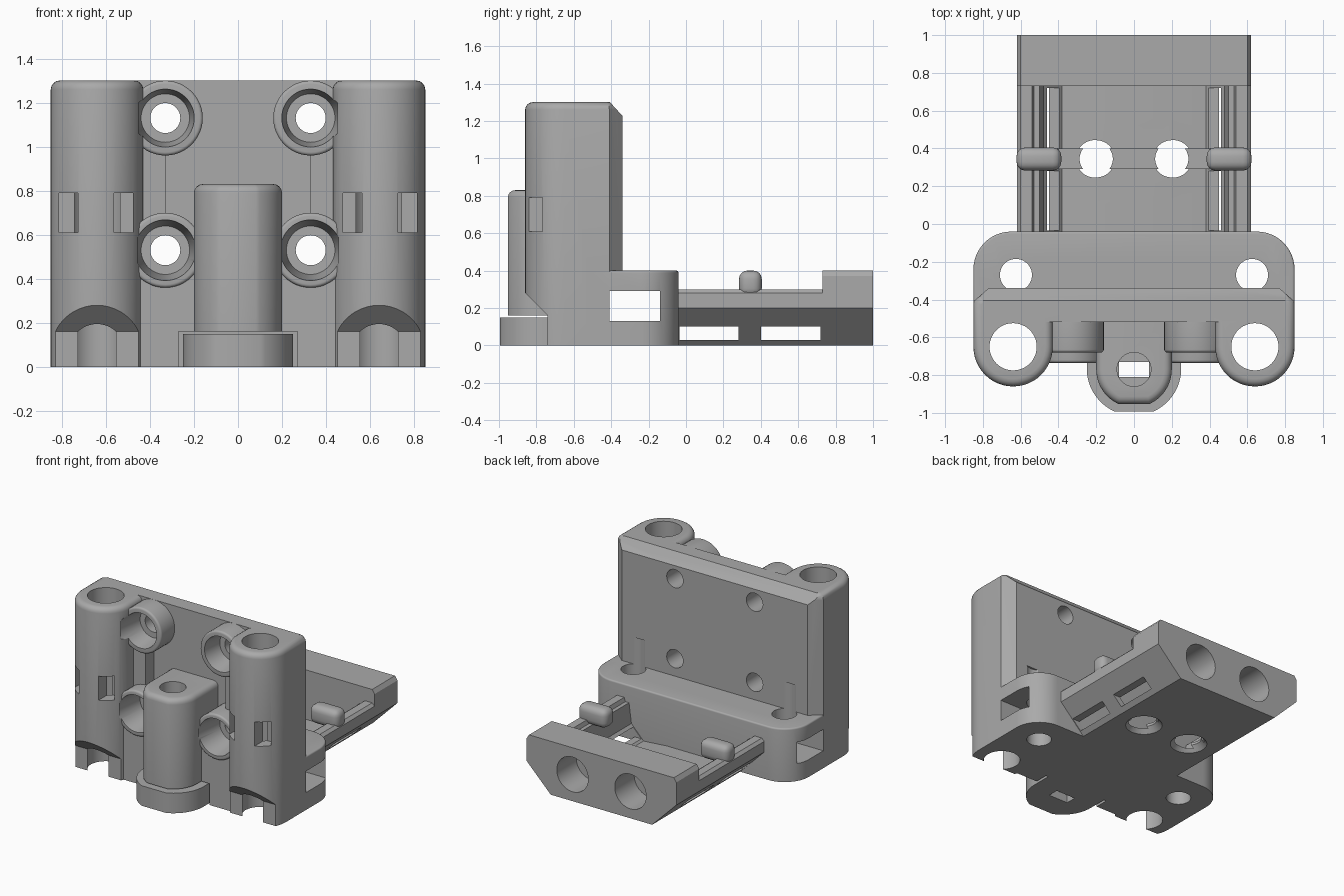
import bpy, bmesh, math
from mathutils import Vector

old = bpy.data.objects.get("Cube")
if old:
    bpy.data.objects.remove(old)

grey = bpy.data.materials.new("plain grey")
grey.use_nodes = True
grey.diffuse_color = (0.4, 0.4, 0.4, 1)
grey.node_tree.nodes["Principled BSDF"].inputs["Base Color"].default_value = (0.4, 0.4, 0.4, 1)

PLACE = {"x": lambda p, q, t: (t, p, q),
         "y": lambda p, q, t: (p, t, q),
         "z": lambda p, q, t: (p, q, t)}


def finish(name, bm):
    bmesh.ops.recalc_face_normals(bm, faces=bm.faces)
    mesh = bpy.data.meshes.new(name)
    bm.to_mesh(mesh)
    bm.free()
    mesh.materials.append(grey)
    obj = bpy.data.objects.new(name, mesh)
    bpy.context.collection.objects.link(obj)
    return obj


def prism(name, pts, axis, a, b, round_top=0, scale_end=None):
    """Extrude a 2D outline along an axis; optionally round the far rim."""
    bm = bmesh.new()
    low = [bm.verts.new(PLACE[axis](p, q, a)) for p, q in pts]
    high = [bm.verts.new(PLACE[axis](p, q, b)) for p, q in (scale_end or pts)]
    bm.faces.new(low)
    top = bm.faces.new(high)
    for i in range(len(pts)):
        j = (i + 1) % len(pts)
        bm.faces.new((low[i], low[j], high[j], high[i]))
    bmesh.ops.recalc_face_normals(bm, faces=bm.faces)
    if round_top:
        bmesh.ops.bevel(bm, geom=list(top.edges), offset=round_top, segments=4,
                        profile=0.5, affect="EDGES")
    return finish(name, bm)


def box(name, x, y, z, soft=0):
    obj = prism(name, [(x[0], y[0]), (x[1], y[0]), (x[1], y[1]), (x[0], y[1])], "z", *z)
    if soft:
        bm = bmesh.new()
        bm.from_mesh(obj.data)
        bmesh.ops.bevel(bm, geom=list(bm.edges), offset=soft, segments=4,
                        profile=0.5, affect="EDGES")
        bm.to_mesh(obj.data)
        bm.free()
    return obj


def arc(cx, cy, r, start, end, n=24):
    steps = [math.radians(start + (end - start) * i / n) for i in range(n + 1)]
    return [(cx + r * math.cos(t), cy + r * math.sin(t)) for t in steps]


def rod(name, cx, cy, r, axis, a, b, r2=None):
    ring = arc(cx, cy, r, 0, 360, 48)[:-1]
    end = arc(cx, cy, r2, 0, 360, 48)[:-1] if r2 else None
    return prism(name, ring, axis, a, b, scale_end=end)


def combine(target, tools, operation):
    for tool in tools:
        mod = target.modifiers.new("join", "BOOLEAN")
        mod.operation = operation
        mod.solver = "EXACT"
        mod.object = tool
        bpy.context.view_layer.objects.active = target
        bpy.ops.object.modifier_apply(modifier=mod.name)
        bpy.data.objects.remove(tool)


def mirrored(pts):
    return pts + [(-x, y) for x, y in reversed(pts)]


SIDES = (-1, 1)

# Upright plate, foot block and front apron
carriage = box("carriage_body", (-0.8, 0.8), (-0.52, -0.34), (0, 1.3))
foot = prism("foot", mirrored([(0.85, -0.52)] + arc(0.65, -0.24, 0.2, 0, 90, 12)),
             "z", 0, 0.4, round_top=0.012)
apron = box("apron", (-0.46, 0.46), (-0.72, -0.5), (0, 0.53))
adds = [foot, apron]

# Rod towers with bevelled rear corners, ribs and screw bosses
for s in SIDES:
    plan = [(0.77, -0.34), (0.85, -0.41)] + arc(0.64, -0.65, 0.21, 0, -180) + [(0.43, -0.34)]
    adds.append(prism("tower", [(s * x, y) for x, y in plan], "z", 0, 1.3, round_top=0.04))
    adds.append(box("rib", sorted((s * 0.33, s * 0.46)), (-0.62, -0.5), (0.4, 1.13)))
    for z, front in ((1.13, -0.68), (0.53, -0.735)):
        adds.append(prism("boss", arc(s * 0.33, z, 0.17, 0, 360, 48)[:-1], "y",
                          -0.45, front, round_top=0.015))

# Centre post
post_plan = mirrored([(0.2, -0.45)] + arc(0, -0.77, 0.2, 0, -66, 12))
adds.append(prism("post", post_plan, "z", 0.16, 0.83, round_top=0.04))
combine(carriage, adds, "UNION")

# Rear corners of the plate and its top edge
cuts = [prism("top_chamfer", [(-0.415, 1.31), (-0.32, 1.31), (-0.32, 1.205)], "x", -1, 1)]
for s in SIDES:
    cuts.append(prism("corner_cut", [(s * 0.77, -0.34), (s * 0.9, -0.454), (s * 0.9, -0.3),
                                     (s * 0.77, -0.3)], "z", 0.4, 1.4))
# Notches below the towers
for s in SIDES:
    cuts.append(prism("tower_notch", [(-0.74, -0.1), (-0.74, 0.16), (-0.9, 0.32), (-0.9, -0.1)],
                      "x", *sorted((s * 0.4, s * 0.9))))
    # Rod bore and foot hole
    cuts.append(rod("rod_bore", s * 0.64, -0.65, 0.125, "z", -0.1, 1.4))
    cuts.append(rod("foot_hole", s * 0.625, -0.27, 0.085, "z", -0.1, 0.6))
    # Tie slots in the tower fronts
    for d in (-1, 1):
        c = 0.645 + d * 0.125
        cuts.append(box("tie_slot", sorted((s * (c - 0.043), s * (c + 0.043))),
                        (-0.9, -0.72), (0.61, 0.79)))
    # Screw holes with wide seats
    for z, front in ((1.13, -0.74), (0.53, -0.75)):
        cuts.append(rod("screw_seat", s * 0.33, z, 0.14, "y", front, -0.53, 0.11))
        cuts.append(rod("screw_hole", s * 0.33, z, 0.068, "y", -0.8, -0.2))
# Side pocket through the foot and post bore
cuts.append(box("side_pocket", (-1, 1), (-0.41, -0.14), (0.13, 0.29)))
cuts.append(box("clip_recess", (-0.27, 0.27), (-0.8, -0.62), (-0.1, 0.16)))
cuts.append(rod("post_bore", 0, -0.77, 0.09, "z", 0.1, 0.9))
combine(carriage, cuts, "DIFFERENCE")

# Clip base below the post
clip_plan = mirrored([(0.25, -0.6)] + arc(0, -0.765, 0.25, 0, -66, 12))
clip = prism("clip_base", clip_plan, "z", 0, 0.15)
combine(clip, [box("clip_slot", (-0.08, 0.08), (-0.81, -0.73), (-0.1, 0.3)),
               rod("clip_bore", 0, -0.77, 0.09, "z", 0.06, 0.3)], "DIFFERENCE")

# Tray with sloped sides and stepped walls
wall = [(0.42, 0), (0.62, 0.2), (0.62, 0.28), (0.6, 0.3), (0.54, 0.3), (0.53, 0.27),
        (0.5, 0.27), (0.48, 0.12), (0.38, 0.015), (0.19, 0.03)]
tray = prism("tray", mirrored(wall), "y", -0.06, 0.76)
bar = box("tray_bar", (-0.4, 0.4), (0.29, 0.4), (0.005, 0.06))
end_plan = [(0.42, 0), (0.62, 0.2), (0.62, 0.37), (0.6, 0.4)]
end_block = prism("end_block", mirrored(end_plan), "y", 0.73, 1)
combine(tray, [bar, end_block], "UNION")

cuts = [box("window", (-1, 1), span, (0.03, 0.1)) for span in ((-0.035, 0.28), (0.4, 0.72))]
for s in SIDES:
    cuts.append(rod("tray_hole", s * 0.2, 0.345, 0.088, "z", -0.1, 0.2))
    cuts.append(rod("countersink", s * 0.2, 0.345, 0.135, "z", -0.01, 0.05, 0.08))
    cuts.append(rod("end_bore", s * 0.24, 0.2, 0.13, "y", 0.77, 1.1))
combine(tray, cuts, "DIFFERENCE")

# Rounded retaining pegs
for s, side in ((-1, "right"), (1, "left")):
    box(side + "_peg", sorted((s * 0.385, s * 0.622)), (0.283, 0.405), (0.26, 0.4), soft=0.045)

for obj in bpy.context.collection.objects:
    if obj.type == "MESH" and obj.data.materials and obj.data.materials[0] == grey:
        bpy.ops.object.select_all(action="DESELECT")
        obj.select_set(True)
        bpy.context.view_layer.objects.active = obj
        bpy.ops.object.shade_smooth_by_angle(angle=math.radians(30))
